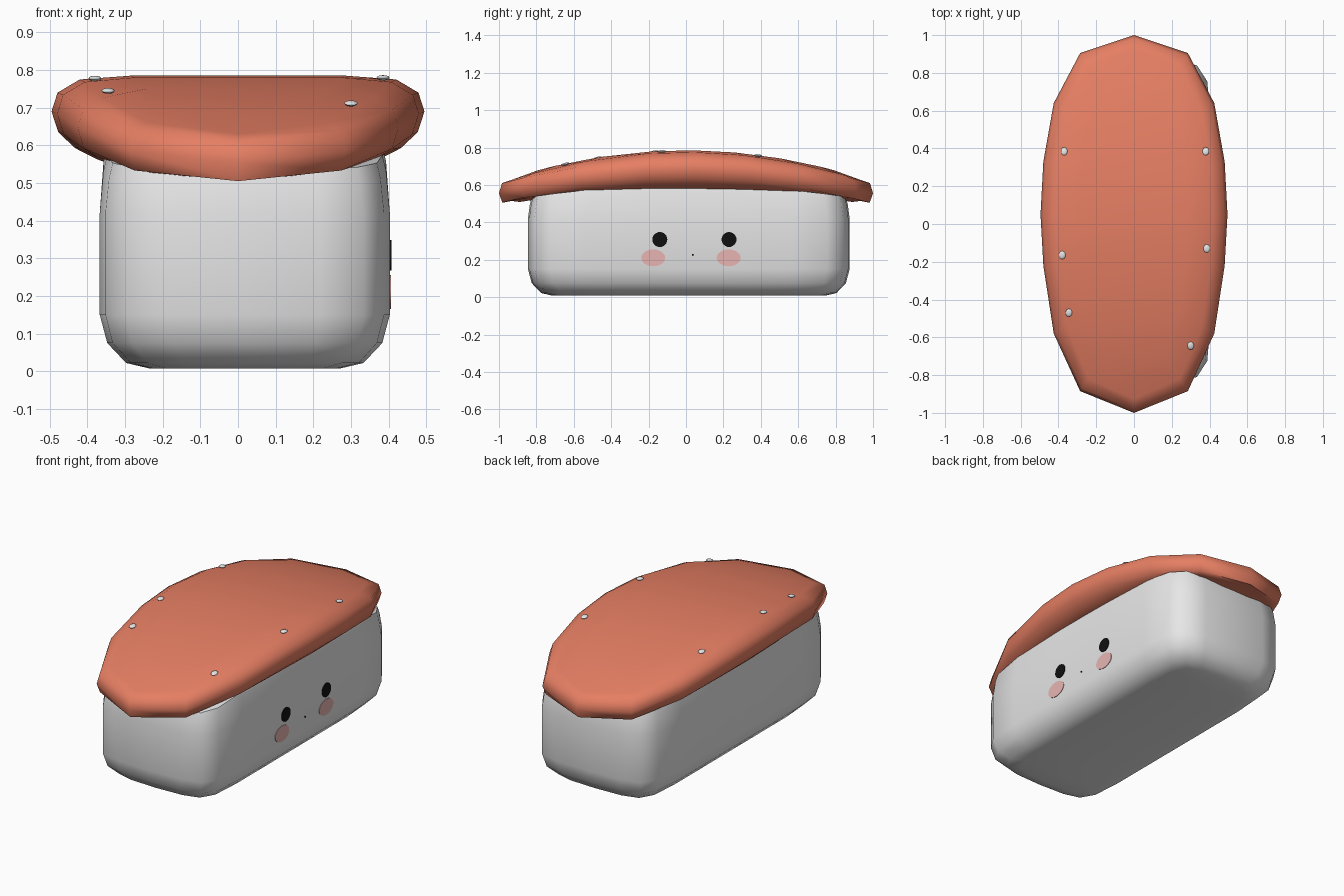
import bpy, bmesh, math
from mathutils import Matrix

if "Cube" in bpy.data.objects:
    bpy.data.objects.remove(bpy.data.objects["Cube"])


def material(name, rgb):
    m = bpy.data.materials.new(name)
    m.diffuse_color = (*rgb, 1)
    m.use_nodes = True
    m.node_tree.nodes["Principled BSDF"].inputs["Base Color"].default_value = m.diffuse_color
    return m


WHITE = material("rice white", (0.8, 0.8, 0.8))
SALMON = material("salmon orange", (0.79, 0.21, 0.125))
BLACK = material("eye black", (0.005, 0.005, 0.005))
PINK = material("cheek pink", (0.80, 0.46, 0.44))


def finish(bm, name, mat, angle=60):
    bmesh.ops.recalc_face_normals(bm, faces=bm.faces)
    me = bpy.data.meshes.new(name)
    bm.to_mesh(me)
    bm.free()
    ob = bpy.data.objects.new(name, me)
    bpy.context.collection.objects.link(ob)
    me.materials.append(mat)
    bpy.ops.object.select_all(action='DESELECT')
    ob.select_set(True)
    bpy.context.view_layer.objects.active = ob
    bpy.ops.object.shade_smooth_by_angle(angle=math.radians(angle))
    return ob


# Lengthwise arch of the topping: top, widest line and underside
def top_z(y): return 0.785 - 0.17 * y * y
def mid_z(y): return 0.69 - 0.135 * y * y
def low_z(y): return 0.58 - 0.09 * y * y


def outline(half):
    """Mirror right-hand points (back tip to front tip) into a closed loop."""
    return half + [(-x, y) for x, y in reversed(half[1:-1])]


def stacked(name, loop, levels, mat, off=(0, 0)):
    """Skin inset copies of a loop; each level is (inset, height function)."""
    bm = bmesh.new()
    n = len(loop)
    mx, my = max(p[0] for p in loop), max(p[1] for p in loop)
    rings = []
    for inset, height in levels:
        ring = []
        for x, y in loop:
            x, y = x * (mx - inset) / mx, y * (my - inset) / my
            ring.append(bm.verts.new((x + off[0], y + off[1], height(y))))
        rings.append(ring)
    for a, b in zip(rings, rings[1:]):
        for i in range(n):
            j = (i + 1) % n
            bm.faces.new((a[i], a[j], b[j], b[i]))
    # caps made of strips across x so they follow the arch
    for ring in (rings[0], rings[-1]):
        for i in range(n // 2):
            quad = [ring[i], ring[i + 1], ring[n - i - 1], ring[(n - i) % n]]
            bm.faces.new(list(dict.fromkeys(quad)))
    return finish(bm, name, mat)


# Fish topping
fish_half = [(0, 1), (0.285, 0.905), (0.425, 0.64), (0.48, 0.33), (0.495, 0.05),
             (0.48, -0.22), (0.425, -0.58), (0.285, -0.885), (0, -1)]
stacked("fish_topping", outline(fish_half), [
    (0.11, low_z),
    (0.06, lambda y: low_z(y) + 0.015),
    (0.018, lambda y: mid_z(y) - 0.055),
    (0, mid_z),
    (0.016, lambda y: mid_z(y) + 0.05),
    (0.075, lambda y: top_z(y) - 0.01),
    (0.21, top_z)], SALMON)

# Rice block
quarter = [(0, 0.86), (0.2, 0.853), (0.315, 0.825), (0.37, 0.74), (0.385, 0.55)]
rice_half = quarter + [(0.385, 0.18), (0.385, -0.18)] + [(x, -y) for x, y in reversed(quarter)]
stacked("rice_block", outline(rice_half), [
    (0.13, lambda y: 0.008),
    (0.07, lambda y: 0.022),
    (0.02, lambda y: 0.075),
    (0, lambda y: 0.15),
    (0, lambda y: 0.42),
    (0.01, lambda y: low_z(y) - 0.02),
    (0.02, lambda y: low_z(y) + 0.02)], WHITE, (0.018, 0.015))


# Face: thin oval plates on the right side
def oval(name, y, z, ry, rz, mat, thick):
    bm = bmesh.new()
    bmesh.ops.create_cone(bm, cap_ends=True, segments=24, radius1=1, radius2=1, depth=1)
    bm.transform(Matrix.Translation((0.403, y, z)) @ Matrix.Diagonal((thick * 2, ry, rz, 1))
                 @ Matrix.Rotation(math.pi / 2, 4, 'Y'))
    finish(bm, name, mat, 30)


for tag, eye_y, cheek_y in (("front", -0.14, -0.175), ("back", 0.23, 0.228)):
    oval(tag + "_eye", eye_y, 0.308, 0.04, 0.04, BLACK, 0.004)
    oval(tag + "_cheek", cheek_y, 0.21, 0.064, 0.045, PINK, 0.003)
oval("mouth", 0.037, 0.226, 0.005, 0.005, BLACK, 0.003)

# Rice grains showing on the topping
for i, (x, y) in enumerate([(-0.37, 0.385), (0.38, 0.385), (-0.38, -0.165),
                            (0.385, -0.13), (-0.345, -0.47), (0.3, -0.645)]):
    bm = bmesh.new()
    bmesh.ops.create_uvsphere(bm, u_segments=10, v_segments=6, radius=1)
    bm.transform(Matrix.Translation((x, y, top_z(y) - 0.003))
                 @ Matrix.Rotation(math.atan(-0.34 * y), 4, 'X')
                 @ Matrix.Diagonal((0.018, 0.022, 0.007, 1)))
    finish(bm, f"rice_grain_{i + 1}", WHITE)
